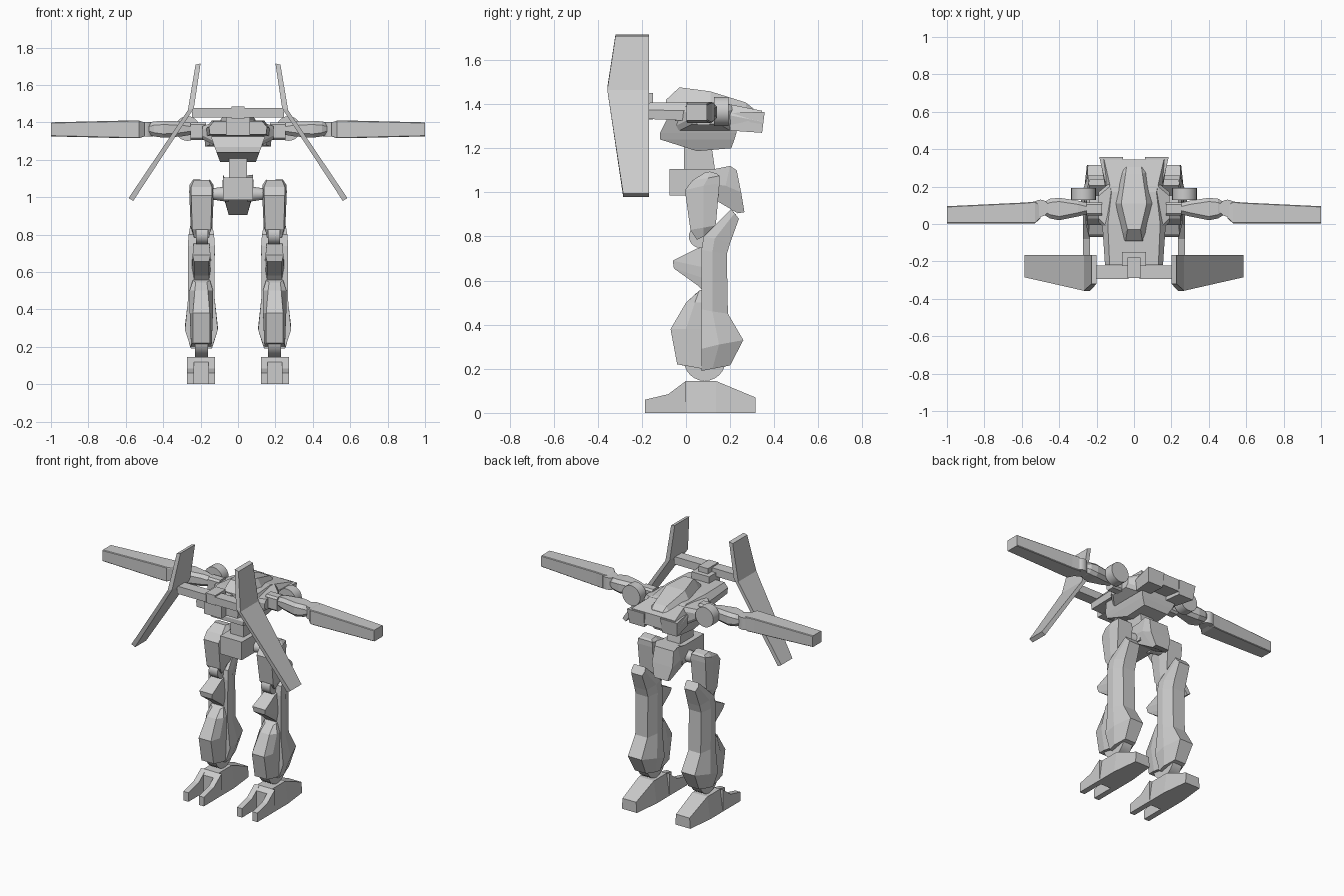
import bpy, bmesh, math
from mathutils import Matrix, Vector

grey = bpy.data.materials.new("light grey")
grey.diffuse_color = (0.6, 0.6, 0.6, 1)


def finish(name, bm, mirror, smooth=False):
    bmesh.ops.recalc_face_normals(bm, faces=bm.faces)
    me = bpy.data.meshes.new(name)
    bm.to_mesh(me)
    bm.free()
    me.materials.append(grey)
    ob = bpy.data.objects.new(name, me)
    bpy.context.collection.objects.link(ob)
    if smooth:
        bpy.ops.object.select_all(action='DESELECT')
        ob.select_set(True)
        bpy.context.view_layer.objects.active = ob
        bpy.ops.object.shade_smooth_by_angle(angle=math.radians(35))
    if mirror:
        ob.modifiers.new("Mirror", 'MIRROR').use_mirror_merge = False
    return ob


def loft(name, rings, mirror=False):
    """Skin equal-length point rings and cap the ends."""
    bm = bmesh.new()
    vs = [[bm.verts.new(p) for p in r] for r in rings]
    n = len(vs[0])
    for a, b in zip(vs, vs[1:]):
        for i in range(n):
            j = (i + 1) % n
            bm.faces.new((a[i], a[j], b[j], b[i]))
    bm.faces.new(vs[0])
    bm.faces.new(vs[-1])
    return finish(name, bm, mirror)


def sec(pts, cx=0.0):
    """Left/right symmetric ring from (y, z, half width) points."""
    return [(cx + w, y, z) for y, z, w in pts] + [(cx - w, y, z) for y, z, w in reversed(pts)]


def xring(x, y0, y1, z0, z1, c=0.0):
    """Rectangle ring across x with chamfered corners."""
    c = max(c, 0.004)
    return [(x, y0 + c, z0), (x, y1 - c, z0), (x, y1, z0 + c), (x, y1, z1 - c),
            (x, y1 - c, z1), (x, y0 + c, z1), (x, y0, z1 - c), (x, y0, z0 + c)]


def prism(name, profile, x0, x1, mirror=False):
    return loft(name, [[(x, y, z) for y, z in profile] for x in (x0, x1)], mirror)


def box(name, x0, x1, y0, y1, z0, z1, mirror=False):
    return prism(name, [(y0, z0), (y1, z0), (y1, z1), (y0, z1)], x0, x1, mirror)


def drum(name, centre, r1, r2, depth, axis, mirror=True):
    bm = bmesh.new()
    rot = Vector((0, 0, 1)).rotation_difference(Vector(axis)).to_matrix().to_4x4()
    bmesh.ops.create_cone(bm, cap_ends=True, segments=24, radius1=r1, radius2=r2,
                          depth=depth, matrix=Matrix.Translation(centre) @ rot)
    return finish(name, bm, mirror, True)


# Feet: body with heel, two toes in front
loft("foot_body", [sec([(-0.03, 0, .073), (-0.03, .12, .060)], .197),
                   sec([(0.0, 0, .075), (0.0, .145, .055)], .197),
                   sec([(0.135, 0, .075), (0.135, .145, .055)], .197),
                   sec([(0.315, 0, .055), (0.315, .07, .050)], .197)], True)
toe = [(-.185, 0), (0.0, 0), (0.0, .145), (-.08, .085), (-.185, .06)]
prism("outer_toe", toe, .235, .272, True)
prism("inner_toe", toe, .122, .159, True)
drum("ankle", (.195, .085, .24), .095, .095, .07, (1, 0, 0))

# Lower legs: rear cover and front calf
loft("shin_cover", [sec(p, .196) for p in (
    [(.07, .19, .055), (.12, .20, .060), (.20, .215, .040)],
    [(.07, .29, .088), (.15, .31, .088), (.26, .33, .050)],
    [(.07, .47, .070), (.12, .46, .070), (.19, .45, .045)],
    [(.07, .74, .072), (.12, .73, .072), (.185, .72, .045)],
    [(.08, .80, .068), (.13, .79, .068), (.20, .77, .045)],
    [(.205, .925, .042), (.22, .905, .048), (.24, .88, .040)])], True)
loft("calf", [sec(p, .196) for p in (
    [(.075, .20, .055), (.02, .21, .055), (-.04, .22, .045)],
    [(.075, .38, .062), (.0, .38, .062), (-.07, .38, .045)],
    [(.075, .50, .063), (.04, .50, .063), (.0, .50, .035)],
    [(.075, .56, .045), (.06, .555, .045), (.05, .545, .030)])], True)
loft("knee_guard", [sec(p, .195) for p in (
    [(.08, .55, .040), (.05, .58, .040)],
    [(.08, .61, .050), (-.055, .655, .040)],
    [(.08, .66, .050), (-.06, .69, .048)],
    [(.08, .755, .042), (.05, .745, .042)])], True)
drum("knee", (.193, .065, .80), .052, .052, .065, (1, 0, 0))

# Thighs
loft("thigh", [sec(p, .195) for p in (
    [(.05, .785, .040), (.08, .80, .040), (.11, .825, .040)],
    [(.02, .83, .050), (.08, .84, .058), (.135, .85, .050)],
    [(-.005, 1.01, .055), (.08, 1.03, .066), (.152, 1.04, .055)],
    [(.03, 1.055, .055), (.10, 1.065, .064), (.152, 1.075, .052)],
    [(.09, 1.092, .040), (.11, 1.094, .045), (.14, 1.085, .040)])], True)
drum("hip_joint", (.10, .085, 1.017), .043, .028, .10, (1, 0, 0))

# Pelvis, groin shield and waist
box("pelvis", -.08, .08, -.075, .15, .985, 1.105)
loft("groin_shield", [sec(p) for p in (
    [(.10, .985, .07), (.235, .905, .05), (.265, .91, .05)],
    [(.10, 1.04, .085), (.18, 1.03, .085), (.25, 1.0, .075)],
    [(.10, 1.10, .08), (.20, 1.12, .08), (.23, 1.10, .07)])])
loft("waist", [sec([(-.01, 1.08, .048), (.135, 1.08, .048)]),
               sec([(-.01, 1.25, .048), (.11, 1.25, .048)])])

# Chest and shoulder block
loft("chest", [sec(p) for p in (
    [(.05, 1.187, .095), (.205, 1.20, .09)],
    [(-.118, 1.24, .115), (.22, 1.24, .115)],
    [(-.118, 1.268, .125), (.228, 1.268, .125)],
    [(-.09, 1.325, .145), (.23, 1.325, .14)])])
loft("shoulder_block", [xring(x, y0, y1, z0, z1, .02) for x, y0, y1, z0, z1 in (
    (-.19, .01, .17, 1.31, 1.38), (-.13, -.05, .22, 1.28, 1.40),
    (.13, -.05, .22, 1.28, 1.40), (.19, .01, .17, 1.31, 1.38))])

# Fuselage deck, nose prongs and canopy
loft("fuselage", [sec(p) for p in (
    [(-.22, 1.335, .15), (-.22, 1.375, .155), (-.22, 1.405, .13)],
    [(.0, 1.325, .165), (.0, 1.37, .17), (.0, 1.41, .14)],
    [(.17, 1.31, .145), (.17, 1.355, .15), (.17, 1.405, .12)],
    [(.345, 1.29, .175), (.345, 1.32, .18), (.345, 1.37, .16)])])
loft("nose_prong", [
    [(.06, .20, 1.28), (.15, .20, 1.28), (.15, .20, 1.36), (.06, .20, 1.36)],
    [(.065, .345, 1.27), (.175, .345, 1.27), (.185, .357, 1.365), (.06, .357, 1.365)]], True)
loft("canopy", [sec(p) for p in (
    [(-.095, 1.38, .055), (-.09, 1.42, .045)],
    [(-.06, 1.38, .07), (-.03, 1.476, .035)],
    [(.11, 1.38, .112), (.11, 1.458, .068)],
    [(.28, 1.36, .08), (.27, 1.408, .045)],
    [(.31, 1.35, .07), (.305, 1.38, .04)])])

# Wing mount and bent wings
box("wing_mount", -.065, .065, -.265, -.15, 1.33, 1.45)
box("mount_cap", -.035, .035, -.29, -.18, 1.42, 1.485)
box("wing_bar", .03, .245, -.293, -.222, 1.425, 1.476, True)
loft("wing", [[(x0, -.167, z0), (x1, -.167, z1), (x1, yo, z1), (x0, yo, z0)]
              for x0, x1, z0, z1, yo in (
    (.200, .227, 1.715, 1.708, -.32),
    (.236, .268, 1.475, 1.465, -.357),
    (.560, .585, .98, .995, -.285))], True)

# Arms
drum("shoulder_disc", (.27, .16, 1.367), .066, .066, .065, (0, 1, 0))
loft("shoulder_link", [xring(x, .045, .115, 1.305, 1.40, .012) for x in (.17, .255)], True)
loft("upper_arm", [xring(*p, .02) for p in (
    (.24, .055, .11, 1.335, 1.395), (.30, .04, .125, 1.325, 1.405),
    (.40, .02, .14, 1.318, 1.408), (.45, .03, .135, 1.325, 1.405),
    (.50, .06, .105, 1.34, 1.39))], True)
drum("elbow", (.50, .085, 1.363), .045, .045, .08, (0, 0, 1))
loft("forearm", [xring(*p) for p in (
    (.50, .03, .10, 1.325, 1.40), (.53, .003, .12, 1.315, 1.41),
    (.58, .003, .115, 1.315, 1.41), (1.0, .003, .095, 1.325, 1.40))], True)
